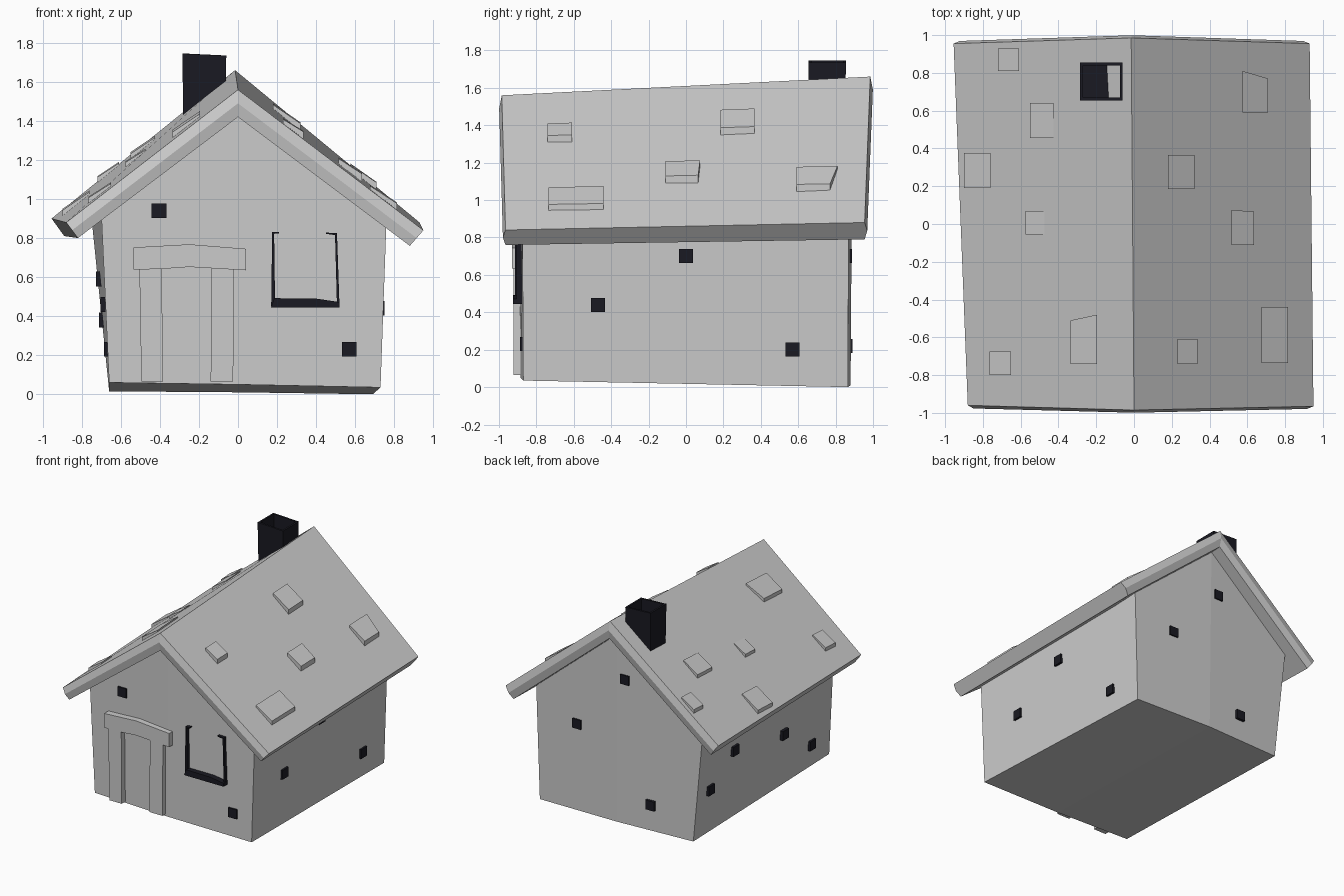
import bpy
from mathutils import Vector

if "Cube" in bpy.data.objects:
    bpy.data.objects.remove(bpy.data.objects["Cube"])

dark = bpy.data.materials.new("dark")
dark.diffuse_color = (0.01, 0.01, 0.016, 1)
dark.use_nodes = True
dark.node_tree.nodes["Principled BSDF"].inputs["Base Color"].default_value = dark.diffuse_color


def lerp(a, b, t):
    return a + (b - a) * t


def mesh(name, verts, faces, mat=None):
    me = bpy.data.meshes.new(name)
    me.from_pydata([tuple(v) for v in verts], [], faces)
    ob = bpy.data.objects.new(name, me)
    bpy.context.collection.objects.link(ob)
    # consistent outward normals
    import bmesh
    bm = bmesh.new()
    bm.from_mesh(me)
    bmesh.ops.recalc_face_normals(bm, faces=bm.faces)
    bm.to_mesh(me)
    bm.free()
    if mat:
        me.materials.append(mat)
    return ob


def loft(name, a, b, mat=None, caps=None):
    """Join two matching closed outlines; caps override the end polygons."""
    n = len(a)
    faces = [(i, (i + 1) % n, n + (i + 1) % n, n + i) for i in range(n)]
    caps = caps or [tuple(range(n))]
    for c in caps:
        faces += [c, tuple(n + i for i in c)]
    return mesh(name, list(a) + list(b), faces, mat)


def slab(name, outline, y0, y1, mat=None):
    return loft(name, [(x, y0, z) for x, z in outline],
                [(x, y1, z) for x, z in outline], mat)


def box(name, c, s, mat=None):
    x, z, hx, hz = c[0], c[2], s[0] / 2, s[2] / 2
    return slab(name, [(x - hx, z - hz), (x + hx, z - hz), (x + hx, z + hz), (x - hx, z + hz)],
                c[1] - s[1] / 2, c[1] + s[1] / 2, mat)


# House body: leaning walls, with a fold down the middle of each gable
front = [(-.66, -.87, .06), (0, -.885, .05), (.73, -.87, .035),
         (.76, -.875, .88), (0, -.89, 1.45), (-.70, -.875, .92)]
back = [(-.66, .85, .015), (0, .88, .01), (.69, .865, 0),
        (.72, .87, .95), (-.01, .89, 1.55), (-.755, .86, .95)]
loft("house_body", front, back, caps=[(0, 1, 4, 5), (1, 2, 3, 4)])

# Roof: crooked chevron, ends slightly swollen at mid thickness
top = [[(-.88, -.96, .88), (0, -.985, 1.56), (.95, -.965, .84)],
       [(-.955, .955, .90), (-.015, .985, 1.66), (.93, .955, .88)]]
low = [[(-.82, -.965, .80), (0, -.985, 1.42), (.88, -.965, .76)],
       [(-.89, .955, .81), (-.01, .985, 1.52), (.86, .955, .79)]]
verts = []
for e, sign in ((0, -1), (1, 1)):
    mid = [(Vector(p) + Vector(q)) / 2 + Vector((0, sign * .014, 0)) for p, q in zip(top[e], low[e])]
    verts += top[e] + mid + low[e]
faces = []
for i in (0, 1):
    faces += [(i, i + 1, i + 10, i + 9), (i + 6, i + 7, i + 16, i + 15)]
    for k in (0, 3, 9, 12):
        faces.append((k + i, k + i + 1, k + i + 4, k + i + 3))
for i in (0, 2):
    faces.append((i, i + 3, i + 6, i + 15, i + 12, i + 9))
mesh("roof", verts, faces)


def roof_z(x, y):
    t = (y + 1) / 2
    side = 0 if x < 0 else 2
    r, e = [Vector(top[0][k]).lerp(Vector(top[1][k]), t) for k in (1, side)]
    return lerp(r.z, e.z, (x - r.x) / (e.x - r.x))


# Loose shingles: inner x, outer x, y from, y to, skew of the far edge
shingles = [(.575, .71, .59, .81, -.04), (.18, .32, .185, .365, 0),
            (.515, .635, -.11, .075, -.01), (.675, .815, -.735, -.44, 0),
            (.23, .335, -.74, -.61, 0), (-.61, -.72, .81, .93, 0),
            (-.425, -.55, .455, .64, 0), (-.76, -.90, .19, .375, 0),
            (-.475, -.575, -.055, .07, 0), (-.195, -.335, -.74, -.48, -.03),
            (-.65, -.765, -.80, -.675, 0)]
for n, (xi, xo, y0, y1, skew) in enumerate(shingles):
    pts = [(xi, y0, .014), (xo, y0, .03), (xo, y1 + skew, .03), (xi, y1, .014)]
    loft(f"shingle_{n}", [(x, y, roof_z(x, y) - .02) for x, y, h in pts],
         [(x, y, roof_z(x, y) + h) for x, y, h in pts])

# Chimney: hollow square tube
rings = []
for x0, x1, y0, y1, z in ((-.28, -.065, .66, .85, 1.38), (-.285, -.06, .655, .855, 1.74),
                          (-.27, -.075, .67, .84, 1.74), (-.27, -.075, .67, .84, 1.55)):
    dz = .005 if z > 1.7 else 0
    rings += [(x0, y0, z + dz), (x1, y0, z - dz), (x1, y1, z - dz), (x0, y1, z + dz)]
faces = [(0, 1, 2, 3), (12, 13, 14, 15)]
for r in (0, 4, 8):
    faces += [(r + i, r + (i + 1) % 4, r + 4 + (i + 1) % 4, r + 4 + i) for i in range(4)]
mesh("chimney", rings, faces, dark)

# Door surround: two posts and a slightly arched lintel
slab("door_post_left", [(-.495, .065), (-.385, .065), (-.39, .65), (-.505, .65)], -.922, -.85)
slab("door_post_right", [(-.14, .065), (-.025, .065), (-.02, .65), (-.135, .65)], -.922, -.85)
slab("door_lintel", [(-.535, .638), (-.39, .642), (-.25, .652), (-.13, .645), (.04, .635),
                     (.04, .745), (-.25, .768), (-.535, .752)], -.93, -.85)

# Window frame: thick sill and two thin hooked side bars
slab("window_sill", [(.17, .445), (.52, .445), (.52, .472), (.40, .49), (.185, .492)],
     -.925, -.86, dark)
slab("window_bar_left", [(.17, .45), (.19, .45), (.185, .822), (.21, .824), (.21, .832), (.175, .83)],
     -.915, -.86, dark)
slab("window_bar_right", [(.52, .45), (.507, .45), (.497, .815), (.45, .822), (.45, .828), (.507, .825)],
     -.905, -.86, dark)

# Dark bricks set into the four walls
S = .075


def gable_y(x, edge, centre):
    return lerp(centre, edge, abs(x) / .7)


def side_x(y, z, k):
    t, v = (y + .87) / 1.74, z / .9
    f, b = (0, 5) if k < 0 else (2, 3)
    return lerp(lerp(front[f][0], back[f][0], t), lerp(front[b][0], back[b][0], t), v)


for n, (x, z) in enumerate([(-.405, .94), (.57, .23)]):
    box(f"brick_front_{n}", (x, gable_y(x, -.87, -.887), z), (S, .03, S), dark)
for n, (x, z) in enumerate([(.35, .70), (-.08, 1.17), (-.30, .22)]):
    box(f"brick_back_{n}", (x, gable_y(x, .862, .883), z), (S, .03, S), dark)
for n, (y, z) in enumerate([(0, .70), (-.47, .44), (.57, .20)]):
    box(f"brick_right_{n}", (side_x(y, z, 1), y, z), (.03, S, S), dark)
for n, (y, z) in enumerate([(.40, .59), (-.26, .46), (-.63, .23), (.69, .38)]):
    box(f"brick_left_{n}", (side_x(y, z, -1), y, z), (.03, S, S), dark)
